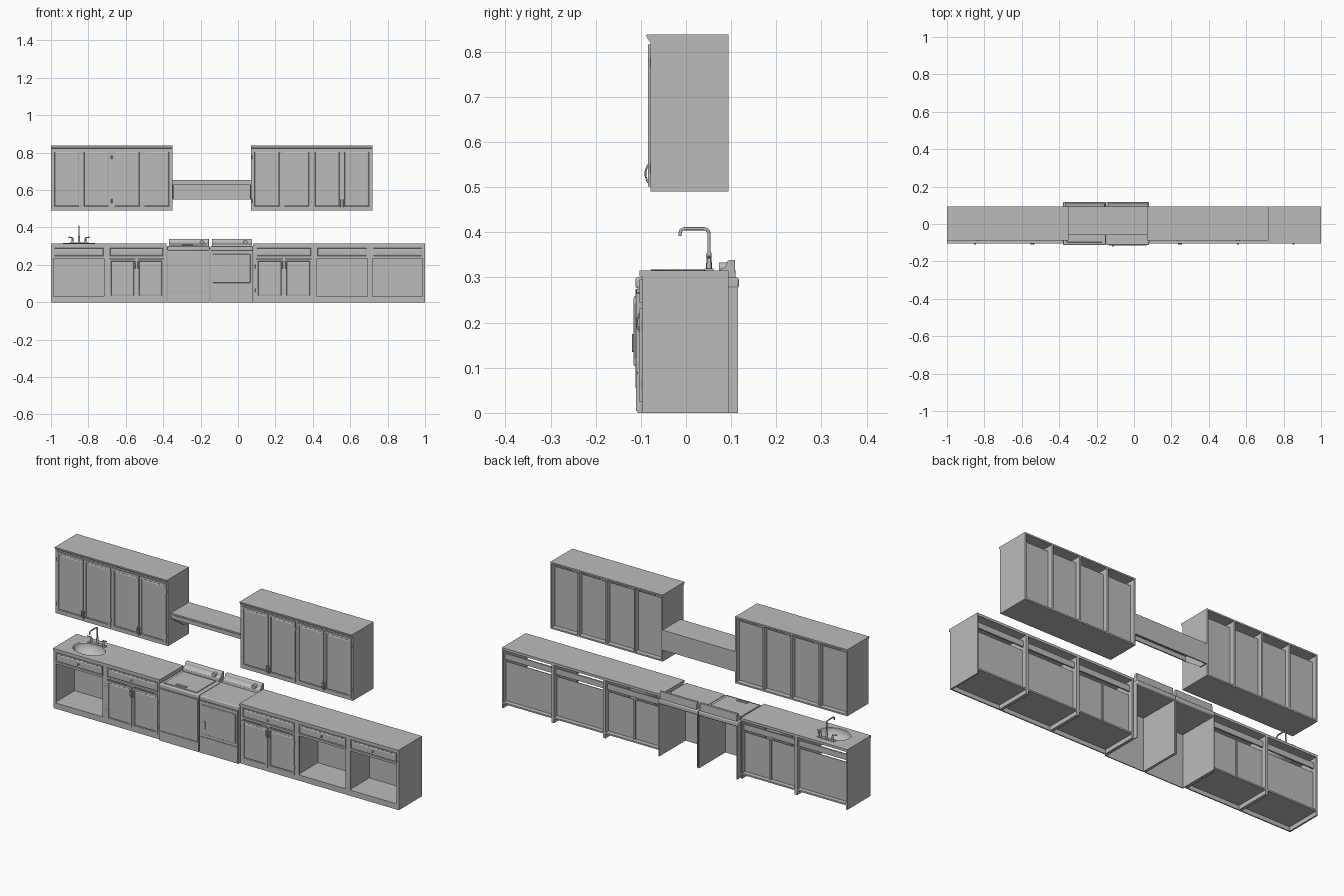
import bpy, bmesh, math
from mathutils import Vector, Matrix

cube = bpy.data.objects.get("Cube")
if cube:
    bpy.data.objects.remove(cube, do_unlink=True)

grey = bpy.data.materials.new("warm_grey")
grey.use_nodes = True
COL = (0.5, 0.5, 0.5, 1)
grey.diffuse_color = COL
grey.node_tree.nodes["Principled BSDF"].inputs["Base Color"].default_value = COL

FRONT, BACK = -0.098, 0.094      # base cabinet depth
UFRONT = -0.079                  # wall cabinet front
T = 0.008                        # board thickness


def finish(name, bm, smooth=False, bevel=0):
    bmesh.ops.recalc_face_normals(bm, faces=bm.faces)
    mesh = bpy.data.meshes.new(name)
    bm.to_mesh(mesh)
    bm.free()
    mesh.materials.append(grey)
    ob = bpy.data.objects.new(name, mesh)
    bpy.context.collection.objects.link(ob)
    if bevel:
        mod = ob.modifiers.new("bevel", "BEVEL")
        mod.width, mod.segments = bevel, 3
    if smooth:
        bpy.ops.object.select_all(action="DESELECT")
        ob.select_set(True)
        bpy.context.view_layer.objects.active = ob
        bpy.ops.object.shade_smooth_by_angle(angle=math.radians(35))
    return ob


def add_box(bm, x0, x1, y0, y1, z0, z1):
    size = Matrix.Diagonal((x1 - x0, y1 - y0, z1 - z0, 1))
    mid = Matrix.Translation(((x0 + x1) / 2, (y0 + y1) / 2, (z0 + z1) / 2))
    return bmesh.ops.create_cube(bm, size=1, matrix=mid @ size)["verts"]


def boxes(name, *items, **kw):
    bm = bmesh.new()
    for item in items:
        add_box(bm, *item)
    return finish(name, bm, **kw)


def panel_front(name, x0, x1, y, z0, z1, rim, thick=0.005):
    """Board with a grooved, raised centre on its front face."""
    bm = bmesh.new()
    add_box(bm, x0, x1, y - thick, y, z0, z1)
    bm.normal_update()
    face = min(bm.faces, key=lambda f: f.calc_center_median().y)
    for width, depth in ((rim, 0), (0.003, -0.003), (0.007, 0.002)):
        bmesh.ops.inset_region(bm, faces=[face], thickness=width, depth=depth)
    finish(name, bm)


def prism(name, profile, x0, x1, **kw):
    """Extrude a (y, z) profile along x."""
    bm = bmesh.new()
    face = bm.faces.new([bm.verts.new((x0, y, z)) for y, z in profile])
    new = bmesh.ops.extrude_face_region(bm, geom=[face])["geom"]
    bmesh.ops.translate(bm, vec=(x1 - x0, 0, 0),
                        verts=[v for v in new if isinstance(v, bmesh.types.BMVert)])
    return finish(name, bm, **kw)


def cylinder(name, centre, radius, length, axis="Z", top=None):
    bm = bmesh.new()
    turn = Matrix.Rotation(math.pi / 2, 4, "X") if axis == "Y" else Matrix()
    bmesh.ops.create_cone(bm, cap_ends=True, segments=20, radius1=radius,
                          radius2=radius if top is None else top, depth=length,
                          matrix=Matrix.Translation(centre) @ turn)
    return finish(name, bm, smooth=True)


def tube(name, points, radius):
    curve = bpy.data.curves.new(name, "CURVE")
    curve.dimensions = "3D"
    curve.bevel_depth, curve.bevel_resolution = radius, 2
    curve.use_fill_caps = True
    line = curve.splines.new("POLY")
    line.points.add(len(points) - 1)
    for p, co in zip(line.points, points):
        p.co = (*co, 1)
    curve.materials.append(grey)
    ob = bpy.data.objects.new(name, curve)
    bpy.context.collection.objects.link(ob)
    return ob


def bow_handle(name, x, y, z, h=0.04):
    tube(name, [(x, y - 0.006 * math.sin(math.pi * i / 8), z + h * i / 8)
                for i in range(9)], 0.002)


def door_pair(tag, x0, x1, y, z0, z1, handle_z):
    mid = (x0 + x1) / 2
    for side, a, b in (("right", x0, mid - 0.002), ("left", mid + 0.002, x1)):
        panel_front(f"{tag}_{side}_door", a, b, y, z0, z1, 0.016)
        inner, outer = (b - 0.006, a) if side == "right" else (a + 0.006, b)
        bow_handle(f"{tag}_{side}_handle", inner, y - 0.005, handle_z)
        for z in (z0 + 0.04, z1 - 0.04):
            cylinder(f"{tag}_{side}_hinge", (outer, y - 0.002, z), 0.003, 0.02)


# Wall cabinets: open-backed carcass, recessed back boards, crown and doors
def wall_cabinet(tag, x0):
    x1, z0, z1 = x0 + 0.65, 0.49, 0.838
    step = (x1 - x0) / 4
    parts = [(x0, x1, UFRONT, BACK, z1 - T, z1), (x0, x1, UFRONT, BACK, z0, z0 + T),
             (x0, x1, UFRONT, UFRONT + 0.004, z0, z1)]
    for i in range(5):
        x = min(max(x0 + i * step - T / 2, x0), x1 - T)
        parts.append((x, x + T, UFRONT, BACK, z0, z1))
    for i in range(4):
        parts.append((x0 + i * step, x0 + (i + 1) * step, 0.064, 0.068, z0, z1 - 0.03))
    boxes(tag + "_carcass", *parts)
    prism(tag + "_crown", [(UFRONT, z1 - 0.016), (UFRONT - 0.003, z1 - 0.014),
                           (UFRONT - 0.009, z1 - 0.004), (UFRONT - 0.009, z1), (UFRONT, z1)],
          x0, x1)
    for i in range(2):
        a = x0 + 0.008 + i * 0.322
        door_pair(f"{tag}_{i + 1}", a, a + 0.312, UFRONT, z0 + 0.012, z1 - 0.022, 0.51)


wall_cabinet("right_wall_cabinet", -1)
wall_cabinet("left_wall_cabinet", 0.07)


# Base cabinets: drawer on top, open shelf or doors below
def base_cabinet(tag, x0, x1, doors):
    floor, rail, top, mid = 0.03, 0.235, 0.302, (x0 + x1) / 2
    face = FRONT + 0.006
    parts = [(x0, x0 + T, FRONT, BACK, 0, top), (x1 - T, x1, FRONT, BACK, 0, top),
             (x0, x1, FRONT, BACK, floor - T, floor),
             (x0, x1, FRONT, face, 0, floor),
             (x0, x1, FRONT, face, rail, top),
             (x0, x0 + 0.014, FRONT, face, 0, top), (x1 - 0.014, x1, FRONT, face, 0, top),
             (x0, x1, 0.066, 0.07, floor - T, rail), (x0, x1, 0.07, 0.078, 0.25, 0.28)]
    if doors:
        parts += [(mid - T, mid + T, FRONT, face, 0, top),
                  (mid - T / 2, mid + T / 2, FRONT, BACK - 0.016, floor, rail)]
    boxes(tag + "_carcass", *parts)
    panel_front(tag + "_drawer", x0 + 0.012, x1 - 0.012, FRONT, 0.243, 0.296, 0.008)
    cylinder(tag + "_drawer_knob", (mid, FRONT - 0.008, 0.27), 0.005, 0.008, "Y")
    if doors:
        door_pair(tag, x0 + 0.012, x1 - 0.012, FRONT, 0.024, 0.231, 0.18)


for tag, x0, x1, doors in (("sink_cabinet", -1, -0.702, False),
                           ("right_base", -0.702, -0.383, True),
                           ("middle_base", 0.083, 0.408, True),
                           ("left_base", 0.408, 0.706, False),
                           ("end_base", 0.706, 1, False)):
    base_cabinet(tag, x0, x1, doors)

# Countertops, the right one cut for the oval sink
TOP = 0.315
right_top = boxes("right_countertop", (-1, -0.381, -0.103, BACK, 0.302, TOP))
boxes("left_countertop", (0.081, 1, -0.103, BACK, 0.302, TOP))
SINK = Vector((-0.85, -0.015, TOP))
OVAL = Matrix.Translation(SINK) @ Matrix.Diagonal((0.085, 0.06, 0.05, 1))
bm = bmesh.new()
bmesh.ops.create_cone(bm, cap_ends=True, segments=40, radius1=1, radius2=1, depth=2, matrix=OVAL)
cutter = finish("sink_cutter", bm)
cutter.hide_render = True
cutter.hide_set(True)
cut = right_top.modifiers.new("sink_hole", "BOOLEAN")
cut.operation, cut.object, cut.solver = "DIFFERENCE", cutter, "EXACT"

# Basin: lower half of a sphere with a thin rim
bm = bmesh.new()
bmesh.ops.create_uvsphere(bm, u_segments=40, v_segments=16, radius=1)
bmesh.ops.delete(bm, geom=[v for v in bm.verts if v.co.z > 0.01], context="VERTS")
edge = [e for e in bm.edges if e.is_boundary]
lip = bmesh.ops.extrude_edge_only(bm, edges=edge)["geom"]
for v in lip:
    if isinstance(v, bmesh.types.BMVert):
        v.co = v.co * 1.08 + Vector((0, 0, 0.05))
bm.transform(OVAL)
finish("sink_basin", bm, smooth=True)
cylinder("sink_drain", SINK - Vector((0, 0, 0.049)), 0.01, 0.004)

# Faucet: gooseneck spout between two lever taps
FY = 0.051
boxes("faucet_plate", (-0.9, -0.8, FY - 0.01, FY + 0.01, TOP, TOP + 0.005), bevel=0.002)
cylinder("faucet_base", (-0.85, FY, TOP + 0.02), 0.007, 0.04, top=0.005)
arc = [(-0.85, FY - 0.012 + 0.012 * math.cos(a), 0.396 + 0.012 * math.sin(a))
       for a in (math.pi / 2 * i / 6 for i in range(7))]
tip = [(-0.85, -0.003 - 0.01 * math.sin(a), 0.398 + 0.01 * math.cos(a))
       for a in (math.pi / 2 * i / 6 for i in range(7))]
tube("faucet_spout", [(-0.85, FY, TOP)] + arc + tip + [(-0.85, -0.013, 0.392)], 0.0035)
for side in (-1, 1):
    x = SINK.x + side * 0.035
    cylinder("faucet_tap", (x, FY, TOP + 0.016), 0.006, 0.032, top=0.004)
    tube("faucet_lever", [(x, FY, 0.345), (x + side * 0.022, FY - 0.004, 0.348)], 0.003)


# Hollow appliances, open at the back and bottom
def appliance(tag, x0, x1):
    front, back = -0.108, 0.115
    boxes(tag + "_shell", (x0, x0 + 0.004, front, back, 0, 0.28),
          (x1 - 0.004, x1, front, back, 0, 0.28), (x0, x1, front, front + 0.005, 0, 0.28))
    boxes(tag + "_top", (x0 - 0.001, x1 + 0.001, front - 0.004, back + 0.002, 0.276, 0.3),
          smooth=True, bevel=0.005)
    prism(tag + "_control_panel", [(0.068, 0.298), (0.07, 0.312), (0.087, 0.323), (0.092, 0.336),
                                   (0.096, 0.339), (0.108, 0.339), (0.11, 0.298)],
          x0 + 0.008, x1 - 0.004, bevel=0.002)
    cylinder(tag + "_knob", (x1 - 0.04, 0.083, 0.322), 0.011, 0.02, "Y")


appliance("washer", -0.378, -0.152)
appliance("dryer", -0.147, 0.079)
boxes("washer_front_panel", (-0.375, -0.155, -0.112, -0.108, 0.055, 0.274), bevel=0.002)
boxes("washer_kick_panel", (-0.375, -0.155, -0.111, -0.108, 0.004, 0.052))
boxes("washer_lid", (-0.36, -0.17, -0.098, 0.06, 0.298, 0.304), bevel=0.002)
boxes("washer_lid_handle", (-0.3, -0.24, -0.088, -0.074, 0.303, 0.308), bevel=0.002)
boxes("dryer_kick_panel", (-0.144, 0.076, -0.111, -0.108, 0.004, 0.087))
boxes("dryer_front_panel", (-0.144, 0.076, -0.111, -0.108, 0.091, 0.274))
boxes("dryer_door", (-0.134, 0.066, -0.116, -0.11, 0.104, 0.258), smooth=True, bevel=0.004)
boxes("dryer_door_handle", (-0.118, -0.106, -0.12, -0.115, 0.135, 0.175), bevel=0.002)

# Range hood: top, front lip, back board and wedge-shaped cheeks
HX0, HX1, HY = -0.35, 0.07, -0.055
boxes("hood_shell", (HX0, HX1, HY, BACK, 0.648, 0.655), (HX0, HX1, HY, HY + 0.006, 0.626, 0.655),
      (HX0, HX1, BACK - 0.006, BACK, 0.55, 0.655))
boxes("hood_trim", (HX0 + 0.01, HX1 - 0.01, HY - 0.003, HY, 0.632, 0.648))
for x in (HX0, HX1 - 0.005):
    prism("hood_cheek", [(HY, 0.65), (HY, 0.626), (BACK - 0.04, 0.55), (BACK, 0.55), (BACK, 0.65)],
          x, x + 0.005)
